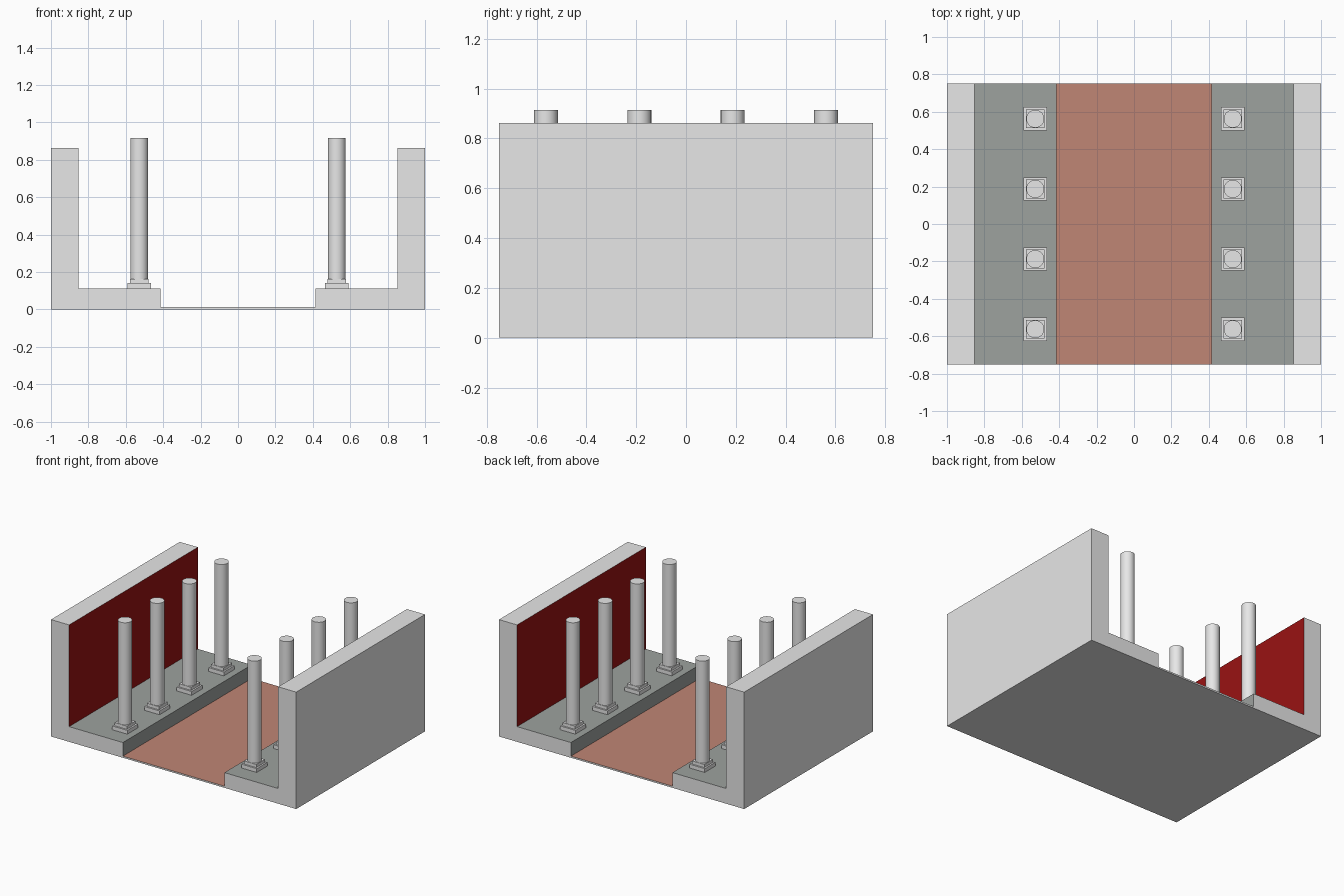
import bpy, bmesh

if "Cube" in bpy.data.objects:
    bpy.data.objects.remove(bpy.data.objects["Cube"])

def material(name, r, g, b):
    m = bpy.data.materials.new(name)
    m.diffuse_color = (r, g, b, 1)
    m.use_nodes = True
    m.node_tree.nodes["Principled BSDF"].inputs["Base Color"].default_value = m.diffuse_color
    return m

STONE = material("light_stone", 0.8, 0.8, 0.8)
RED = material("dark_red", 0.32, 0.006, 0.006)
PAVING = material("grey_paving", 0.34, 0.36, 0.345)
CLAY = material("clay_floor", 0.53, 0.237, 0.178)

def add_object(name, bm, mats):
    bmesh.ops.recalc_face_normals(bm, faces=bm.faces[:])
    me = bpy.data.meshes.new(name)
    bm.to_mesh(me)
    bm.free()
    for m in mats:
        me.materials.append(m)
    ob = bpy.data.objects.new(name, me)
    bpy.context.collection.objects.link(ob)
    return ob

# Hall body: stepped U profile extruded front to back
WALL_IN, STEP_IN, FLOOR, STEP, TOP, DEPTH = 0.853, 0.414, 0.012, 0.112, 0.862, 0.75
half = [(STEP_IN, FLOOR), (STEP_IN, STEP), (WALL_IN, STEP), (WALL_IN, TOP), (1, TOP), (1, 0)]
profile = half + [(-x, z) for x, z in reversed(half)]
bm = bmesh.new()
section = bm.faces.new([bm.verts.new((x, -DEPTH, z)) for x, z in profile])
ext = bmesh.ops.extrude_face_region(bm, geom=[section])
bmesh.ops.translate(bm, vec=(0, 2 * DEPTH, 0),
                    verts=[v for v in ext["geom"] if isinstance(v, bmesh.types.BMVert)])
bmesh.ops.recalc_face_normals(bm, faces=bm.faces[:])
# Colour inner faces by position and direction
for f in bm.faces:
    c, n = f.calc_center_median(), f.normal
    inner = abs(n.x) > 0.9 and n.x * c.x < 0
    if n.z > 0.9 and c.z < 0.05:
        f.material_index = 3
    elif (n.z > 0.9 and c.z < 0.2) or (inner and c.z < 0.2):
        f.material_index = 2
    elif inner:
        f.material_index = 1
add_object("hall_body", bm, [STONE, RED, PAVING, CLAY])

def block(name, x, y, width, z0, z1):
    bm = bmesh.new()
    bmesh.ops.create_cube(bm, size=1)
    bmesh.ops.scale(bm, vec=(width, width, z1 - z0), verts=bm.verts[:])
    bmesh.ops.translate(bm, vec=(x, y, (z0 + z1) / 2), verts=bm.verts[:])
    return add_object(name, bm, [STONE])

def shaft(name, x, y, radius, z0, z1):
    bpy.ops.mesh.primitive_cylinder_add(vertices=32, radius=radius, depth=z1 - z0,
                                        location=(x, y, (z0 + z1) / 2))
    ob = bpy.context.object
    ob.name = name
    ob.data.materials.append(STONE)
    bpy.ops.object.shade_smooth_by_angle()

# Two rows of four columns on stepped square bases
for side, x in (("left", -0.528), ("right", 0.528)):
    for i in range(4):
        y = -0.5625 + 0.375 * i
        block(f"{side}_plinth_{i + 1}", x, y, 0.124, STEP, 0.14)
        block(f"{side}_base_{i + 1}", x, y, 0.1, 0.14, 0.163)
        shaft(f"{side}_column_{i + 1}", x, y, 0.048, 0.163, 0.915)
